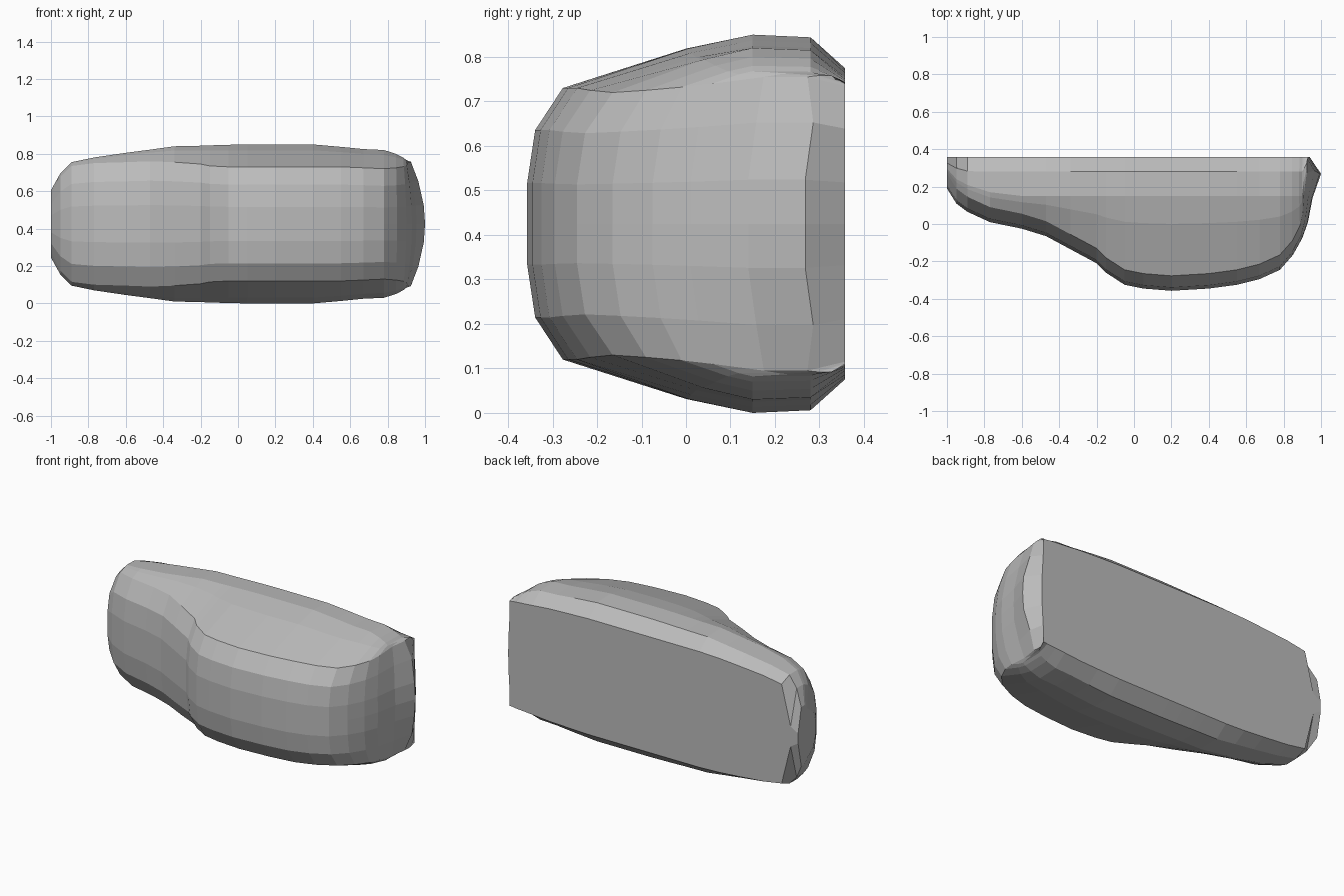
import bpy
import bmesh

cube = bpy.data.objects.get("Cube")
if cube:
    bpy.data.objects.remove(cube)

BACK = 0.357    # flat rear plane
MID_Z = 0.425   # horizontal plane of symmetry

grey = bpy.data.materials.new("plain_grey")
grey.use_nodes = True
COLOUR = (0.5, 0.5, 0.5, 1)
grey.diffuse_color = COLOUR
grey.node_tree.nodes["Principled BSDF"].inputs["Base Color"].default_value = COLOUR

# Stations: x, front y, shoulder, ridge and rear half heights, end rounding
STATIONS = [
    (-1.0, .19, .15, .18, .03, 0),
    (-.95, .11, .25, .27, .06, 0),
    (-.89, .065, .31, .33, .30, 0),
    (-.77, .01, .325, .355, .32, 0),
    (-.60, -.025, .33, .38, .335, 0),
    (-.47, -.065, .335, .397, .345, 0),
    (-.34, -.135, .33, .415, .35, 0),
    (-.20, -.21, .32, .418, .35, 0),
    (-.15, -.26, .31, .42, .35, 0),
    (-.05, -.325, .305, .423, .35, 0),
    (.05, -.345, .305, .425, .35, 0),
    (.20, -.357, .305, .425, .35, 0),
    (.40, -.345, .305, .425, .35, 0),
    (.55, -.325, .305, .412, .345, 0),
    (.67, -.295, .30, .40, .34, 0),
    (.78, -.245, .295, .395, .33, 0),
    (.85, -.165, .30, .375, .325, .005),
    (.90, -.075, .307, .355, .322, .015),
    (.93, .01, .315, .343, .32, .03),
    (.955, .14, .33, .338, .318, .045),
    (1.0, .268, .33, .333, .318, .075),
    (.94, BACK, .31, .315, .315, .02),
]


def half_section(x, front, shoulder, ridge, rear, rounding):
    """Points from the front middle over the top to the rear edge."""
    sy = min(front + .08 - rounding, BACK)
    ridge_y = max(.15, sy + (BACK - sy) * .3)
    rear_y = max(.28, ridge_y + (BACK - ridge_y) * .5)
    rise = ridge - shoulder
    pts = [(front, 0), (front, shoulder * .3),
           (min(front + .018, BACK), shoulder * .69), (sy, shoulder),
           (sy + (ridge_y - sy) * .65, shoulder + rise * .74),
           (ridge_y, ridge), (rear_y, ridge - rise * .05), (BACK, rear)]
    return [(x - rounding * (h / .33) ** 2, y, h) for y, h in pts]


# Main body: loft the mirrored sections along the length
bm = bmesh.new()
rings = []
for station in STATIONS:
    half = half_section(*station)
    ring = [(x, y, MID_Z - h) for x, y, h in reversed(half)]
    ring += [(x, y, MID_Z + h) for x, y, h in half[1:]]
    rings.append([bm.verts.new(p) for p in ring])

for a, b in zip(rings, rings[1:]):
    for i in range(len(a)):
        j = (i + 1) % len(a)
        bm.faces.new((a[i], b[i], b[j], a[j]))
for ring in (rings[0], rings[-1]):
    bm.faces.new(ring)
bmesh.ops.remove_doubles(bm, verts=bm.verts, dist=.0005)
bmesh.ops.recalc_face_normals(bm, faces=bm.faces)

mesh = bpy.data.meshes.new("rounded_body")
bm.to_mesh(mesh)
bm.free()
mesh.materials.append(grey)
body = bpy.data.objects.new("rounded_body", mesh)
bpy.context.collection.objects.link(body)
